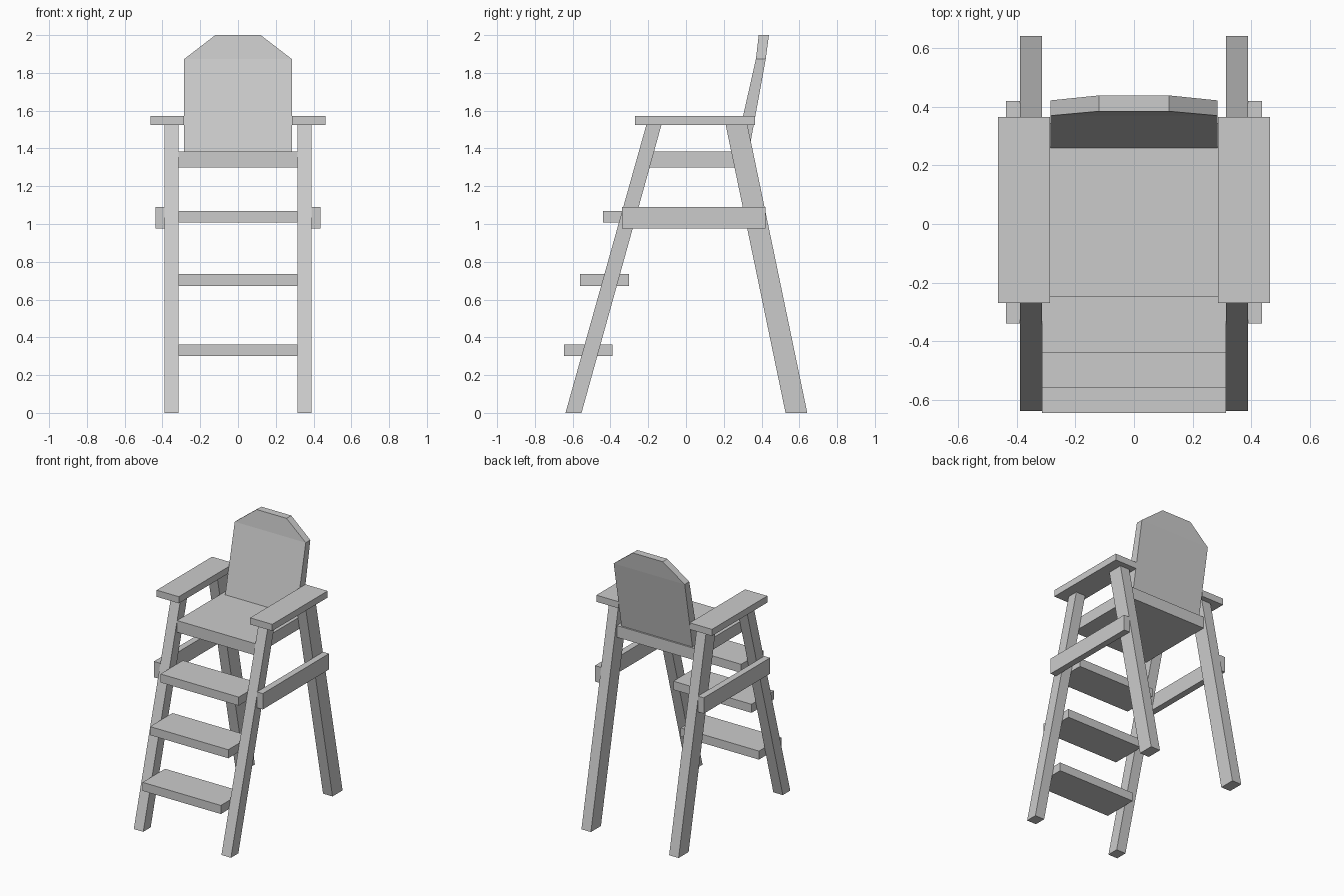
import bpy
import bmesh

if "Cube" in bpy.data.objects:
    bpy.data.objects.remove(bpy.data.objects["Cube"], do_unlink=True)

# One plain grey paint for the whole chair
paint = bpy.data.materials.new("plain_grey")
paint.use_nodes = True
grey = (0.6, 0.6, 0.6, 1)
paint.diffuse_color = grey
paint.node_tree.nodes["Principled BSDF"].inputs["Base Color"].default_value = grey


def finish(name, bm):
    bmesh.ops.recalc_face_normals(bm, faces=bm.faces)
    mesh = bpy.data.meshes.new(name)
    bm.to_mesh(mesh)
    bm.free()
    mesh.materials.append(paint)
    obj = bpy.data.objects.new(name, mesh)
    bpy.context.scene.collection.objects.link(obj)
    return obj


def side_prism(name, profile, x0, x1):
    """Extrude a (y, z) profile across x."""
    bm = bmesh.new()
    face = bm.faces.new([bm.verts.new((x0, y, z)) for y, z in profile])
    out = bmesh.ops.extrude_face_region(bm, geom=[face])
    moved = [v for v in out["geom"] if isinstance(v, bmesh.types.BMVert)]
    bmesh.ops.translate(bm, verts=moved, vec=(x1 - x0, 0, 0))
    return finish(name, bm)


def box(name, x0, x1, y0, y1, z0, z1):
    return side_prism(name, [(y0, z0), (y1, z0), (y1, z1), (y0, z1)], x0, x1)


def pair(name, maker, shape, inner, outer):
    for side, s in (("left", 1), ("right", -1)):
        maker(f"{side}_{name}", shape, s * inner, s * outer)


def rect(y0, y1, z0, z1):
    return [(y0, z0), (y1, z0), (y1, z1), (y0, z1)]


# Splayed legs, armrests and side rails
ARM_Z = 1.525
pair("front_leg", side_prism, [(-0.638, 0), (-0.553, 0), (-0.13, ARM_Z), (-0.21, ARM_Z)], 0.314, 0.39)
pair("back_leg", side_prism, [(0.527, 0), (0.642, 0), (0.325, ARM_Z), (0.21, ARM_Z)], 0.314, 0.39)
pair("armrest", side_prism, rect(-0.27, 0.365, ARM_Z, 1.573), 0.286, 0.464)
pair("side_rail", side_prism, rect(-0.34, 0.42, 0.975, 1.09), 0.39, 0.437)

# Seat and climbing steps
box("seat", -0.314, 0.314, -0.25, 0.345, 1.3, 1.385)
for name, y, z in (("lower_step", -0.645, 0.3), ("middle_step", -0.56, 0.672), ("upper_step", -0.44, 1.008)):
    box(name, -0.314, 0.314, y, y + 0.257, z, z + 0.062)

# Leaning backrest with clipped top corners, creased below the clipped part
bm = bmesh.new()
rows = [(0.285, 1.385, 0.26, 0.333), (0.285, 1.873, 0.37, 0.422), (0.12, 2.0, 0.385, 0.439)]
rings = []
for half, z, front, back in rows:
    corners = [(-half, front), (half, front), (half, back), (-half, back)]
    rings.append([bm.verts.new((x, y, z)) for x, y in corners])
for low, high in zip(rings, rings[1:]):
    for i in range(4):
        j = (i + 1) % 4
        bm.faces.new((low[i], low[j], high[j], high[i]))
bm.faces.new(rings[0])
bm.faces.new(rings[-1])
finish("backrest", bm)
